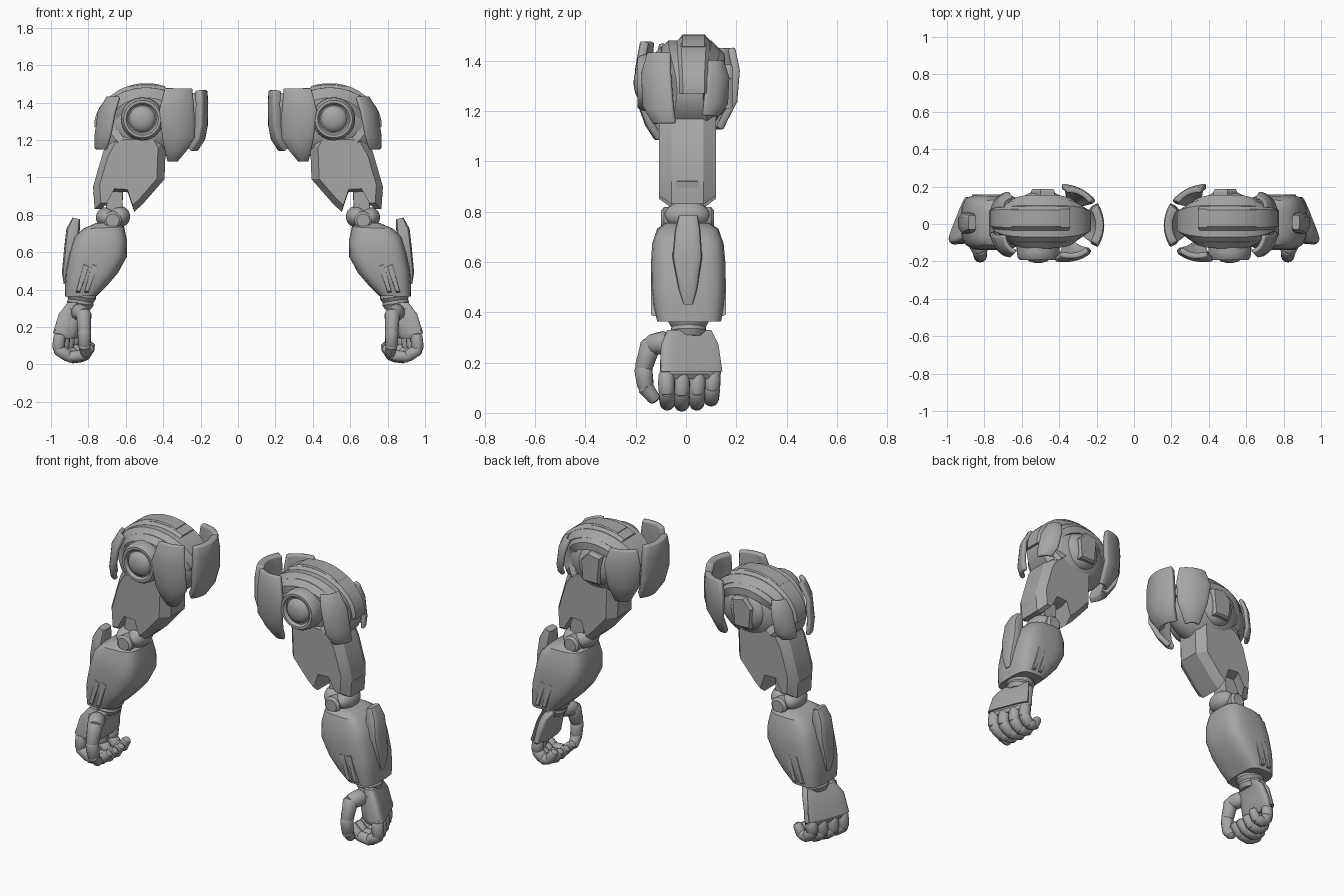
import bpy, bmesh, math
from mathutils import Vector as V

if "Cube" in bpy.data.objects:
    bpy.data.objects.remove(bpy.data.objects["Cube"])

grey = bpy.data.materials.new("mid_grey")
grey.diffuse_color = (0.38, 0.38, 0.38, 1)
grey.use_nodes = True
grey.node_tree.nodes["Principled BSDF"].inputs["Base Color"].default_value = grey.diffuse_color


def finish(name, bm, angle=35):
    """Turn a bmesh into a smoothed part, mirrored to the other arm."""
    bmesh.ops.recalc_face_normals(bm, faces=bm.faces)
    me = bpy.data.meshes.new(name)
    bm.to_mesh(me)
    bm.free()
    ob = bpy.data.objects.new(name, me)
    bpy.context.collection.objects.link(ob)
    me.materials.append(grey)
    bpy.ops.object.select_all(action='DESELECT')
    ob.select_set(True)
    bpy.context.view_layer.objects.active = ob
    bpy.ops.object.shade_smooth_by_angle(angle=math.radians(angle))
    m = ob.modifiers.new("mirror", 'MIRROR')
    m.use_mirror_merge = False
    return ob


def skin(name, rings, angle=35):
    """Bridge equal-length closed rings and cap both ends."""
    bm = bmesh.new()
    vs = [[bm.verts.new(p) for p in r] for r in rings]
    n = len(rings[0])
    for a, b in zip(vs, vs[1:]):
        for i in range(n):
            j = (i + 1) % n
            bm.faces.new((a[i], a[j], b[j], b[i]))
    bm.faces.new(vs[0])
    bm.faces.new(vs[-1])
    return finish(name, bm, angle)


def loft(name, sections, n=24, power=0.7, angle=35, shear=0):
    """Sections: (x, z) of both edges, then the y range; rounded-box rings."""
    rings = []
    for x0, z0, x1, z1, y0, y1 in sections:
        ring = []
        for i in range(n):
            t = 2 * math.pi * (i + 0.5) / n
            c, s = math.cos(t), math.sin(t)
            u = 0.5 + 0.5 * math.copysign(abs(c) ** power, c)
            w = 0.5 + 0.5 * math.copysign(abs(s) ** power, s)
            y = y0 + (y1 - y0) * w
            ring.append((x0 + (x1 - x0) * u - shear * (y + .08) * u, y, z0 + (z1 - z0) * u))
        rings.append(ring)
    return skin(name, rings, angle)


def prism(name, outline, y0, y1, chamfer=0.035, shrink=0.86):
    """Side outline in x, z extruded along y with chamfered faces."""
    cx = sum(p[0] for p in outline) / len(outline)
    cz = sum(p[1] for p in outline) / len(outline)
    rings = [[(cx + (x - cx) * k, y, cz + (z - cz) * k) for x, z in outline]
             for y, k in ((y0, shrink), (y0 + chamfer, 1), (y1 - chamfer, 1), (y1, shrink))]
    return skin(name, rings, 20)


def lathe(name, base, axis, profile, n=32):
    """Revolve (radius, distance) pairs round an axis."""
    base, axis = V(base), V(axis).normalized()
    u = axis.orthogonal().normalized()
    w = axis.cross(u)
    rings = [[base + axis * d + (u * math.cos(2 * math.pi * i / n)
              + w * math.sin(2 * math.pi * i / n)) * r for i in range(n)]
             for r, d in profile]
    return skin(name, rings)


def segment(name, p, q, r0, r1):
    """Rounded finger link from p to q."""
    p, q = V(p), V(q)
    L = (q - p).length
    prof = [(r0 * .35, -r0 * .55), (r0 * .8, -r0 * .35), (r0, 0), (r1 * 1.05, L * .5),
            (r1, L * .9), (r1 * .8, L + r1 * .25), (r1 * .35, L + r1 * .45)]
    return lathe(name, p, q - p, prof, 14)


def ball(name, c, r):
    bm = bmesh.new()
    bmesh.ops.create_uvsphere(bm, u_segments=32, v_segments=18, radius=1)
    for v in bm.verts:
        v.co = V(c) + V((v.co.x * r[0], v.co.y * r[1], v.co.z * r[2]))
    return finish(name, bm)


def arc_band(name, c, rx, rz, a0, a1, y0, y1, t, edge, taper=0, n=24):
    """Armour strip curving over the shoulder, narrowing towards its sides."""
    section = [(y0, -t), (y0, -edge), (y0 + edge, 0), (y1 - edge, 0), (y1, -edge), (y1, -t)]
    mid = (y0 + y1) / 2
    rings = []
    for i in range(n + 1):
        a = math.radians(a0 + (a1 - a0) * i / n)
        k = 1 - taper * abs(math.cos(a)) ** 4
        rings.append([(c[0] + (rx + d) * math.cos(a), mid + (y - mid) * k,
                       c[1] + (rz + d) * math.sin(a)) for y, d in section])
    return skin(name, rings)


def shell(name, rows, bulge, thick=0.03, n=8):
    """Curved plate through rows of end points (z, x, y, x, y)."""
    bm = bmesh.new()
    grid = []
    for z, xa, ya, xb, yb in rows:
        a, b = V((xa, ya, z)), V((xb, yb, z))
        grid.append([bm.verts.new(a.lerp(b, i / n) + V(bulge) * (1 - (2 * i / n - 1) ** 2))
                     for i in range(n + 1)])
    for r, s in zip(grid, grid[1:]):
        for i in range(n):
            bm.faces.new((r[i], r[i + 1], s[i + 1], s[i]))
    ob = finish(name, bm, 30)
    m = ob.modifiers.new("thickness", 'SOLIDIFY')
    m.thickness, m.offset = thick, 0
    m = ob.modifiers.new("bevel", 'BEVEL')
    m.width, m.segments, m.limit_method = 0.008, 2, 'ANGLE'
    m.angle_limit = math.radians(50)
    return ob


# Shoulder core and arched armour
ball("shoulder_core", (.49, .015, 1.285), (.24, .14, .19))
arc_band("shoulder_pauldron", (.49, 1.28), .262, .2, -36, 172, -.105, .135, .1, .035, .4)
arc_band("shoulder_inner_band", (.49, 1.28), .225, .175, -40, 175, -.13, .155, .07, .03, .35)
arc_band("shoulder_crest", (.49, 1.28), .278, .215, -3, 122, -.035, .095, .04, .015, .15)
arc_band("crest_panel", (.49, 1.28), .268, .223, 52, 112, -.02, .08, .03, .006)

# Front joint disc with dome, and rear joint with fin
lathe("front_joint", (.512, 0, 1.312), (0, -1, 0),
      [(.115, .08), (.115, .15), (.11, .178), (.1, .193), (.086, .193), (.076, .178),
       (.07, .178), (.064, .188), (.047, .2), (.022, .207), (.004, .208)])
lathe("rear_joint", (.49, 0, 1.29), (0, 1, 0),
      [(.115, .08), (.112, .13), (.095, .152), (.065, .168), (.03, .174), (.004, .175)])
prism("rear_fin", [(.44, 1.21), (.54, 1.21), (.55, 1.33), (.5, 1.385), (.425, 1.37)],
      .1, .187, .012, .9)

# Hanging plates round the shoulder
shell("inner_plate", [(1.465, .215, -.1, .215, .085), (1.4, .21, -.112, .21, .098),
                      (1.28, .212, -.115, .212, .103), (1.21, .225, -.1, .225, .088),
                      (1.15, .265, -.07, .265, .06)], (-.03, 0, 0), .042)
shell("front_plate", [(1.475, .25, -.135, .39, -.16), (1.36, .24, -.145, .42, -.185),
                      (1.22, .235, -.135, .405, -.17), (1.15, .28, -.12, .39, -.14),
                      (1.09, .335, -.085, .375, -.1)], (-.01, -.018, 0))
shell("back_plate", [(1.45, .23, .12, .36, .18), (1.36, .215, .115, .385, .2),
                     (1.24, .225, .11, .37, .19), (1.13, .3, .09, .36, .13)], (-.01, .018, 0))
shell("outer_front_plate", [(1.43, .63, -.145, .69, -.06), (1.35, .655, -.17, .74, -.06),
                            (1.22, .68, -.165, .757, -.05), (1.15, .7, -.12, .755, -.04)],
      (.012, -.015, 0), .025)
shell("outer_back_plate", [(1.4, .65, .14, .7, .085), (1.33, .665, .165, .74, .08),
                           (1.23, .685, .16, .757, .07), (1.18, .7, .12, .755, .065)],
      (.012, .012, 0), .022)

# Upper arm with elbow notch
prism("upper_arm", [(.385, 1.2), (.393, .99), (.51, .856), (.555, .815), (.59, .92),
                    (.675, .925), (.728, .83), (.767, .83), (.775, .95), (.72, 1.14),
                    (.66, 1.25), (.42, 1.26)], -.108, .12, .05, .8)

# Elbow
ball("elbow_ball", (.635, .005, .79), (.058, .085, .058))
ball("elbow_outer_ball", (.705, .005, .785), (.055, .09, .055))
lathe("elbow_pin", (.67, -.1, .77), (0, 1, 0),
      [(.035, 0), (.048, .012), (.048, .2), (.035, .212)], 20)
prism("elbow_link", [(.62, .72), (.72, .72), (.695, .93), (.615, .93)], -.04, .06, .01, .95)
prism("elbow_guard", [(.70, .85), (.765, .85), (.775, .92), (.72, .93)], -.045, .055, .01, .93)

# Forearm shell, outer fin and vents
loft("forearm", [(.64, .755, .76, .755, -.08, .09), (.608, .735, .83, .725, -.115, .13),
                 (.592, .66, .875, .68, -.135, .15), (.594, .575, .9, .6, -.14, .158),
                 (.64, .49, .92, .5, -.138, .158), (.70, .42, .925, .43, -.13, .152),
                 (.755, .366, .925, .362, -.115, .14)], 24, .55, 28)
loft("forearm_fin", [(.845, .775, .885, .785, -.03, .048), (.845, .72, .918, .725, -.045, .058),
                     (.86, .62, .93, .62, -.055, .065), (.885, .5, .942, .49, -.03, .045),
                     (.895, .44, .932, .43, -.01, .028)], 16, .5, 28)
for side, y in (("front", -.126), ("back", .144)):
    for i in range(2):
        x = .75 + i * .045
        prism(f"forearm_{side}_vent_{i + 1}",
              [(x + .05, .385), (x + .072, .385), (x + .03, .54), (x, .53)],
              y - .014, y + .014, .008, .92)

# Wrist and hand, the back of the hand turned slightly rearward
lathe("wrist", (.835, .01, .38), (.15, 0, -1),
      [(.075, 0), (.08, .02), (.068, .04), (.072, .055), (.06, .08)], 24)
TURN = .4
loft("palm", [(.79, .325, .90, .335, -.05, .075), (.815, .29, .94, .3, -.09, .115),
              (.835, .22, .975, .22, -.1, .13), (.845, .16, .99, .155, -.1, .14),
              (.86, .14, .98, .135, -.09, .13)], 24, .6, 35, TURN)
loft("hand_back_plate", [(.85, .33, .925, .33, -.075, .1), (.87, .27, .965, .27, -.1, .13),
                         (.88, .165, .998, .165, -.105, .145)], 24, .5, 35, TURN)

# Four curled fingers
for i, y in enumerate((-.078, -.018, .045, .105)):
    lift = (.004, 0, .004, .02)[i]
    base = .955 - TURN * (y + .08)
    reach = base - .785
    path = [(base, y, .15), (base + .006, y * .98, .075 + lift),
            (base - reach * .3, y * .95, .036 + lift),
            (base - reach * .72, y * .92, .042 + lift), (base - reach, y * .9, .088 + lift)]
    radii = (.032, .032, .031, .029, .025)
    for k in range(4):
        segment(f"finger_{i + 1}_link_{k + 1}", path[k], path[k + 1], radii[k], radii[k + 1])

# Thumb
thumb = [(.85, -.085, .28), (.825, -.14, .27), (.822, -.17, .175), (.82, -.16, .1),
         (.815, -.125, .055)]
radii = (.046, .042, .036, .033, .027)
for k in range(4):
    segment(f"thumb_link_{k + 1}", thumb[k], thumb[k + 1], radii[k], radii[k + 1])
